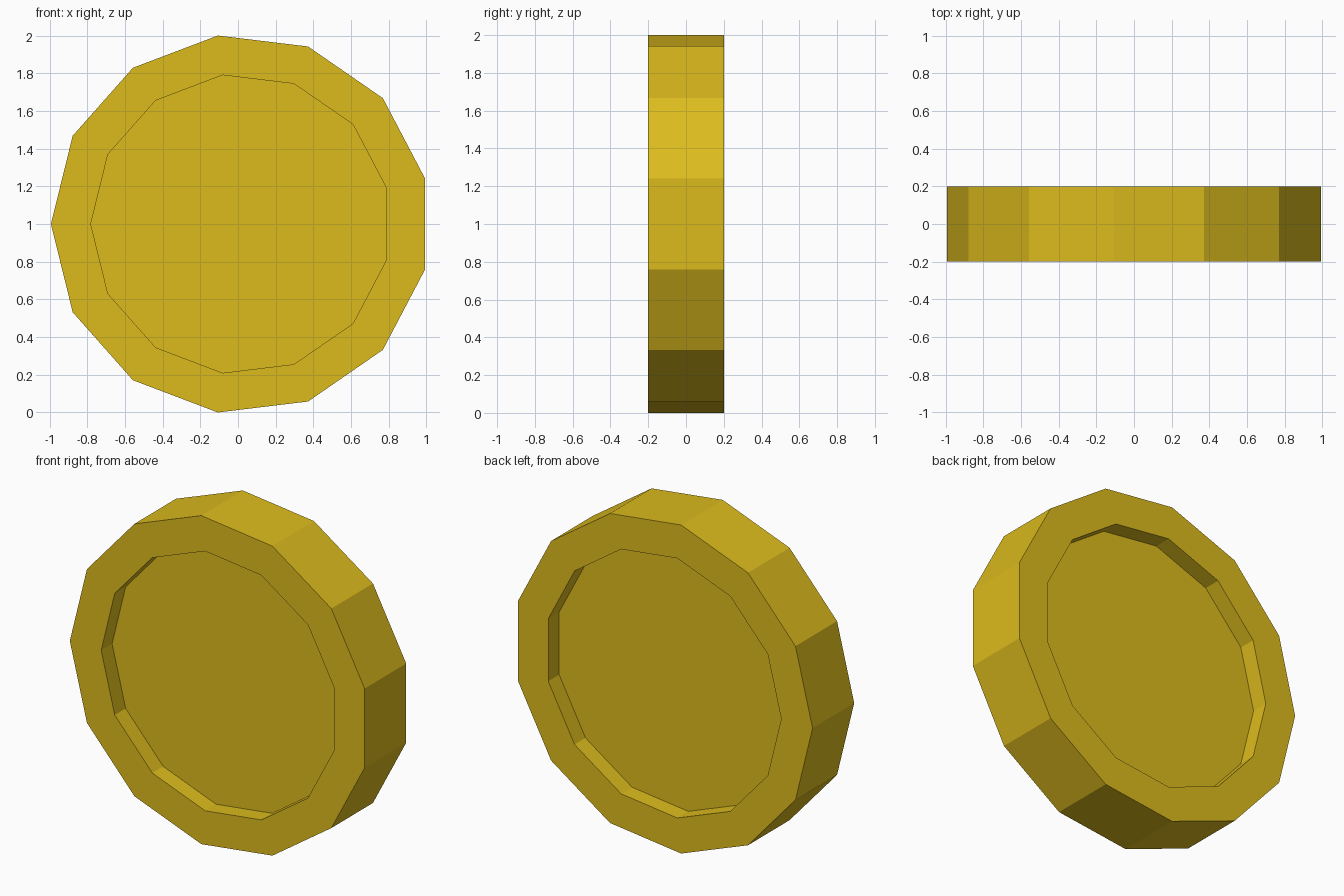
import bpy, bmesh
from math import cos, sin, pi

if "Cube" in bpy.data.objects:
    bpy.data.objects.remove(bpy.data.objects["Cube"])

SIDES = 13
OUTER, INNER = 1.0073, 0.796
HALF, FLOOR = 0.2, 0.095      # half thickness, recessed face offset
CX = 0.0147                   # odd side count: shift to centre the width

mat = bpy.data.materials.new("gold")
mat.diffuse_color = (0.72, 0.5, 0.012, 1)
mat.use_nodes = True
mat.node_tree.nodes["Principled BSDF"].inputs["Base Color"].default_value = mat.diffuse_color

bm = bmesh.new()


def ring(r, y):
    """Flat-sided ring of vertices with a corner pointing to -x."""
    angles = [pi + 2 * pi * i / SIDES for i in range(SIDES)]
    return [bm.verts.new((CX + r * cos(a), y, 1 + r * sin(a))) for a in angles]


# Coin section: front recess, front rim, outer edge, back rim, back recess
section = [(INNER, -FLOOR), (INNER, -HALF), (OUTER, -HALF),
           (OUTER, HALF), (INNER, HALF), (INNER, FLOOR)]
rings = [ring(r, y) for r, y in section]
for a, b in zip(rings, rings[1:]):
    for i in range(SIDES):
        j = (i + 1) % SIDES
        bm.faces.new((a[i], a[j], b[j], b[i]))

# Recessed front and back faces
bm.faces.new(rings[0])
bm.faces.new(rings[-1])
bmesh.ops.recalc_face_normals(bm, faces=bm.faces)

mesh = bpy.data.meshes.new("coin")
bm.to_mesh(mesh)
bm.free()
mesh.materials.append(mat)
bpy.context.collection.objects.link(bpy.data.objects.new("coin", mesh))
